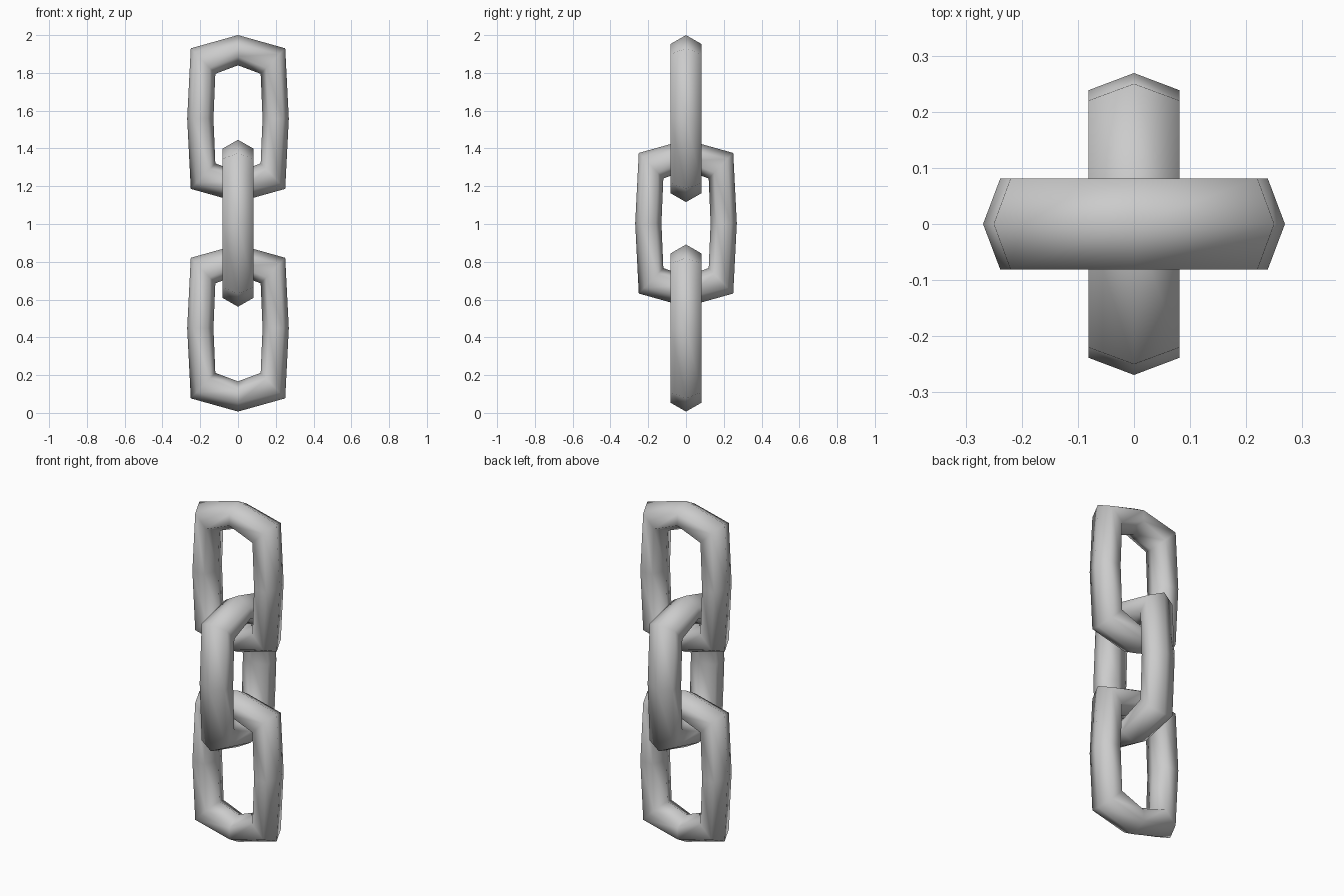
import bpy, bmesh

if "Cube" in bpy.data.objects:
    bpy.data.objects.remove(bpy.data.objects["Cube"])

# Quarter of the link loop: outer point, inner point, hexagon shoulder fraction
TOP = ((0.0, 0.442), (0.0, 0.282), 0.29)
CORNER = ((0.25, 0.372), (0.12, 0.237), 0.23)
SIDE = ((0.269, 0.0), (0.13, 0.0), 0.22)
HALF_DEPTH = 0.081


def flip(section, sx, sz):
    (ox, oz), (ix, iz), f = section
    return (ox * sx, oz * sz), (ix * sx, iz * sz), f


# Eight cross-sections, clockwise from the top
LOOP = [TOP, CORNER, SIDE, flip(CORNER, 1, -1), flip(TOP, 1, -1),
        flip(CORNER, -1, -1), flip(SIDE, -1, 1), flip(CORNER, -1, 1)]


def make_link(name, z, turned):
    bm = bmesh.new()
    rings = []
    for (ox, oz), (ix, iz), f in LOOP:
        # hexagonal section with its points facing outward and inward
        ring = []
        for t, d in ((0, 0), (f, 1), (1 - f, 1), (1, 0), (1 - f, -1), (f, -1)):
            x, h = ox + (ix - ox) * t, oz + (iz - oz) * t
            y = d * HALF_DEPTH
            ring.append(bm.verts.new((-y, x, h) if turned else (x, y, h)))
        rings.append(ring)
    for i, a in enumerate(rings):
        b = rings[(i + 1) % len(rings)]
        for j in range(6):
            k = (j + 1) % 6
            bm.faces.new((a[j], a[k], b[k], b[j]))
    bmesh.ops.recalc_face_normals(bm, faces=bm.faces)
    for face in bm.faces:
        face.smooth = True
    mesh = bpy.data.meshes.new(name)
    bm.to_mesh(mesh)
    bm.free()
    link = bpy.data.objects.new(name, mesh)
    link.location.z = z
    bpy.context.collection.objects.link(link)


# Three interlocked links, the middle one turned a quarter
make_link("bottom_link", 0.449, False)
make_link("middle_link", 1.004, True)
make_link("top_link", 1.558, False)
